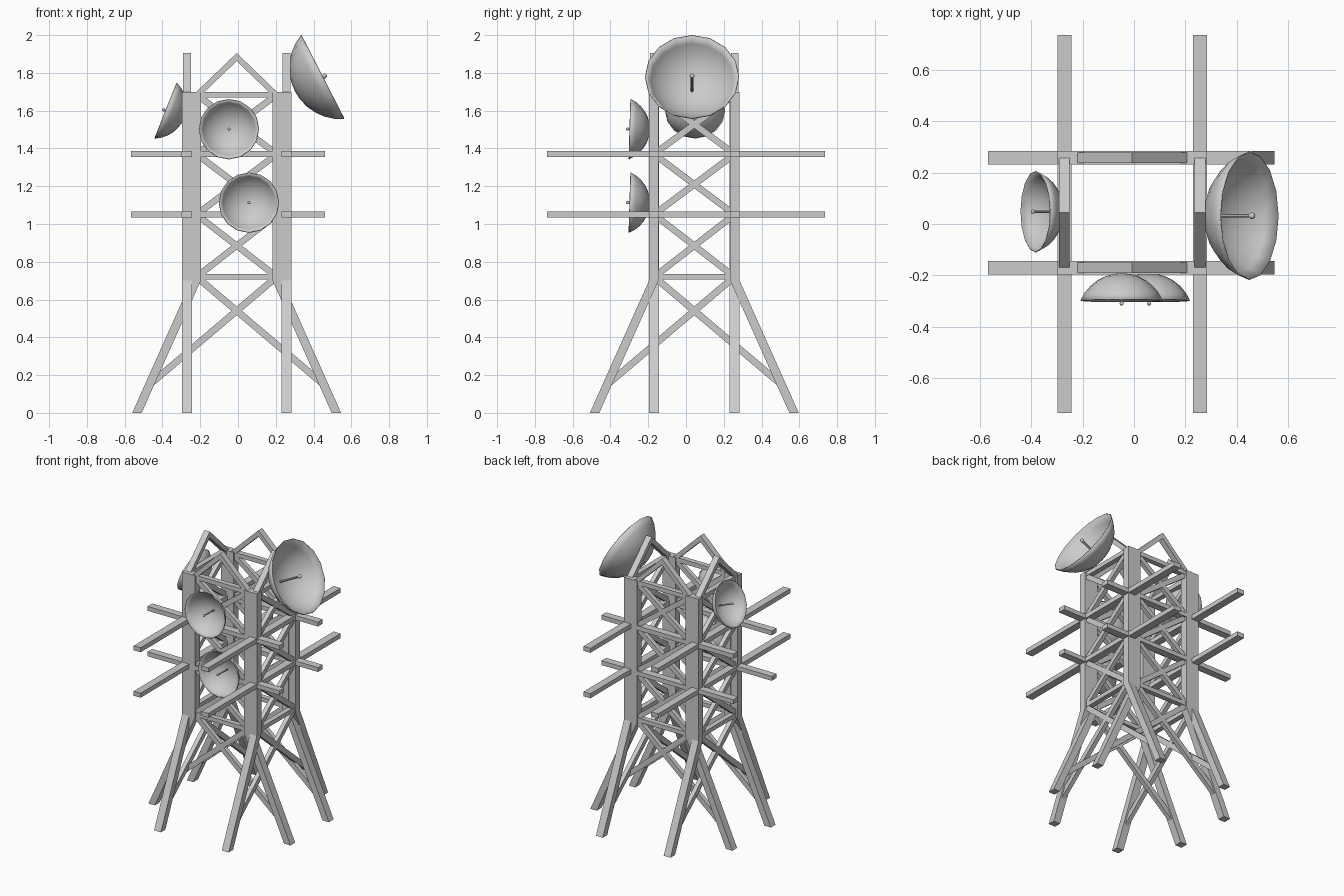
import bpy, bmesh, math
from mathutils import Matrix, Vector

if "Cube" in bpy.data.objects:
    bpy.data.objects.remove(bpy.data.objects["Cube"])

CX, CY = -0.007, 0.044      # tower axis


def prism(bm, pts, depth):
    """Extrude a (u, z) outline symmetrically along local y."""
    a = [bm.verts.new((u, -depth / 2, z)) for u, z in pts]
    b = [bm.verts.new((u, depth / 2, z)) for u, z in pts]
    n = len(pts)
    bm.faces.new(a)
    bm.faces.new(b[::-1])
    for i in range(n):
        bm.faces.new((a[i], b[i], b[(i + 1) % n], a[(i + 1) % n]))


def strut(bm, p, q, width, depth):
    p, q = Vector(p), Vector(q)
    d = (q - p).normalized() * (width / 2)
    s = Vector((-d.y, d.x))
    prism(bm, [p - s, q - s, q + s, p + s], depth)


def finish(bm, name, matrix):
    bmesh.ops.recalc_face_normals(bm, faces=bm.faces)
    me = bpy.data.meshes.new(name)
    bm.to_mesh(me)
    bm.free()
    me.transform(matrix)
    ob = bpy.data.objects.new(name, me)
    bpy.context.collection.objects.link(ob)
    return ob


def frame(side, angle, offset):
    """One wall of the tower, at the given distance from the axis."""
    m = (Matrix.Translation((CX, CY, 0)) @ Matrix.Rotation(angle, 4, 'Z')
         @ Matrix.Translation((0, -offset, 0)))
    # posts and splayed legs
    bm = bmesh.new()
    for s in (-1, 1):
        prism(bm, [(s * .24, .7), (s * .19, .7), (s * .19, 1.7), (s * .24, 1.7)], .053)
        prism(bm, [(s * .553, 0), (s * .503, 0), (s * .19, .7), (s * .24, .7)], .053)
    finish(bm, side + "_posts_and_legs", m)
    # rails and cross braces
    bm = bmesh.new()
    levels = (.72, 1.05, 1.37, 1.685)
    for z in levels:
        strut(bm, (-.2, z), (.2, z), .03, .036)
    for lo, hi in zip(levels, levels[1:]):
        for s in (-1, 1):
            strut(bm, (-s * .2, lo + .01), (s * .2, hi - .01), .034, .03)
    for s in (-1, 1):
        strut(bm, (-s * .455, .155), (s * .2, .71), .036, .03)
    finish(bm, side + "_bracing", m)
    # peaked top
    bm = bmesh.new()
    prism(bm, [(-.218, 1.695), (0, 1.905), (.218, 1.695), (.175, 1.695),
               (0, 1.862), (-.175, 1.695)], .042)
    finish(bm, side + "_gable", m)


for i, side in enumerate(("front", "right", "back", "left")):
    frame(side, i * math.pi / 2, .214 if i % 2 == 0 else .264)


def beam(name, lo, hi):
    bm = bmesh.new()
    bmesh.ops.create_cube(bm, size=1)
    lo, hi = Vector(lo), Vector(hi)
    finish(bm, name, Matrix.Translation((lo + hi) / 2)
           @ Matrix.Diagonal((*(hi - lo), 1)))


# crossarms at two levels
for lvl, z in (("lower", 1.05), ("upper", 1.37)):
    for s, n in ((-1, "left"), (1, "right")):
        x = CX + s * .264
        beam(f"{lvl}_{n}_crossarm", (x - .027, -.735, z - .016), (x + .027, .735, z + .016))
    for s, n in ((-1, "front"), (1, "back")):
        y = CY + s * .214
        beam(f"{lvl}_{n}_crossarm", (-.567, y - .026, z - .0155), (.46, y + .026, z + .0155))


def dish(name, center, normal, r):
    """Spherical-cap bowl with its rim centred at center, plus a feed rod."""
    m = Matrix.Translation(center) @ Vector(normal).to_track_quat('Z', 'Y').to_matrix().to_4x4()
    d = r * .66
    R = (r * r + d * d) / (2 * d)
    amax = math.asin(r / R)
    seg, rings = 16, 6
    bm = bmesh.new()
    pole = bm.verts.new((0, 0, -d))
    prev = None
    for k in range(1, rings + 1):
        a = amax * k / rings
        ring = [bm.verts.new((R * math.sin(a) * math.cos(t), R * math.sin(a) * math.sin(t),
                              R - d - R * math.cos(a)))
                for t in (2 * math.pi * j / seg for j in range(seg))]
        for j in range(seg):
            e = (j + 1) % seg
            if prev:
                bm.faces.new((prev[j], prev[e], ring[e], ring[j]))
            else:
                bm.faces.new((pole, ring[e], ring[j]))
        prev = ring
    bowl = finish(bm, name, m)
    mod = bowl.modifiers.new("shell", 'SOLIDIFY')
    mod.thickness = .005
    # feed rod and tip
    bm = bmesh.new()
    bmesh.ops.create_cone(bm, cap_ends=True, segments=8, radius1=r * .03, radius2=r * .03,
                          depth=d + .015, matrix=Matrix.Translation((0, 0, (.015 - d) / 2)))
    bmesh.ops.create_uvsphere(bm, u_segments=10, v_segments=6, radius=r * .052,
                              matrix=Matrix.Translation((0, 0, .012)))
    feed = finish(bm, name + "_feed", m)
    for ob in (bowl, feed):
        bpy.ops.object.select_all(action='DESELECT')
        ob.select_set(True)
        bpy.context.view_layer.objects.active = ob
        bpy.ops.object.shade_smooth_by_angle(angle=math.radians(35))


dish("large_dish", (.448, .032, 1.778), (.89, 0, .457), .25)
dish("left_dish", (-.382, .048, 1.6), (-.93, 0, .37), .159)
dish("upper_front_dish", (-.048, -.297, 1.502), (0, -1, .03), .16)
dish("lower_front_dish", (.058, -.297, 1.113), (0, -1, .03), .16)
